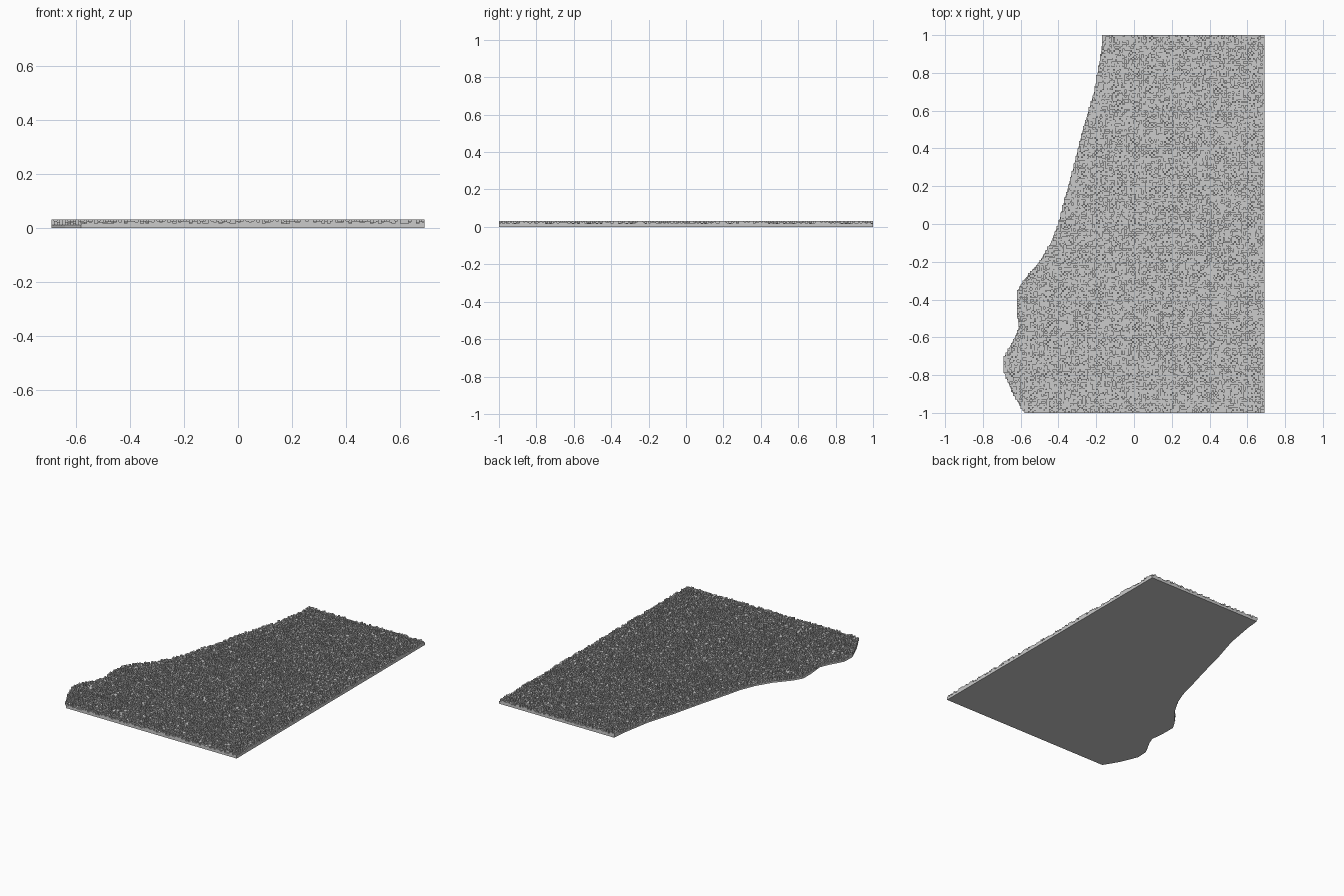
import bpy, bmesh, random

if "Cube" in bpy.data.objects:
    bpy.data.objects.remove(bpy.data.objects["Cube"])

random.seed(4)
CELL = 0.01
BASE = 0.012
RIGHT = 0.69
LEVELS = [0.017, 0.022, 0.027, 0.032]

# wavy left border as (y, x), from front to back
BORDER = [(-1, -0.58), (-0.9, -0.64), (-0.78, -0.69), (-0.7, -0.685), (-0.6, -0.63),
          (-0.55, -0.61), (-0.45, -0.62), (-0.36, -0.62), (-0.3, -0.585), (-0.2, -0.50),
          (-0.1, -0.44), (0, -0.40), (0.1, -0.375), (0.3, -0.32), (0.5, -0.27),
          (0.7, -0.21), (0.9, -0.175), (1, -0.165)]


def left_x(y):
    for (y0, x0), (y1, x1) in zip(BORDER, BORDER[1:]):
        if y <= y1:
            return x0 + (x1 - x0) * (y - y0) / (y1 - y0)
    return BORDER[-1][1]


def finish(bm, name):
    me = bpy.data.meshes.new(name)
    bm.to_mesh(me)
    bm.free()
    bpy.context.collection.objects.link(bpy.data.objects.new(name, me))


# base slab
bm = bmesh.new()
outline = [(x, y) for y, x in BORDER] + [(RIGHT, 1), (RIGHT, -1)]
face = bm.faces.new([bm.verts.new((x, y, 0)) for x, y in outline])
ext = bmesh.ops.extrude_face_region(bm, geom=[face])
bmesh.ops.translate(bm, vec=(0, 0, BASE),
                    verts=[v for v in ext["geom"] if isinstance(v, bmesh.types.BMVert)])
bmesh.ops.recalc_face_normals(bm, faces=bm.faces)
finish(bm, "base_slab")

# rough ground: a field of small square columns of random height
heights = {}
for j in range(200):
    start = left_x(-1 + (j + 0.5) * CELL)
    for i in range(int((RIGHT - start) / CELL + 0.5)):
        heights[i, j] = random.choice(LEVELS)

bm = bmesh.new()
for (i, j), h in heights.items():
    x1, y0 = RIGHT - i * CELL, -1 + j * CELL
    x0, y1 = x1 - CELL, y0 + CELL
    ring = [(x0, y0), (x1, y0), (x1, y1), (x0, y1)]
    bm.faces.new([bm.verts.new((x, y, h)) for x, y in ring])
    # walls only where the neighbour is lower
    for k, near in enumerate([(i, j - 1), (i - 1, j), (i, j + 1), (i + 1, j)]):
        low = heights.get(near, BASE)
        if low < h:
            a, b = ring[k], ring[(k + 1) % 4]
            bm.faces.new([bm.verts.new(p) for p in
                          ((*a, low), (*b, low), (*b, h), (*a, h))])
bmesh.ops.remove_doubles(bm, verts=bm.verts, dist=0.0001)
finish(bm, "rough_ground")
